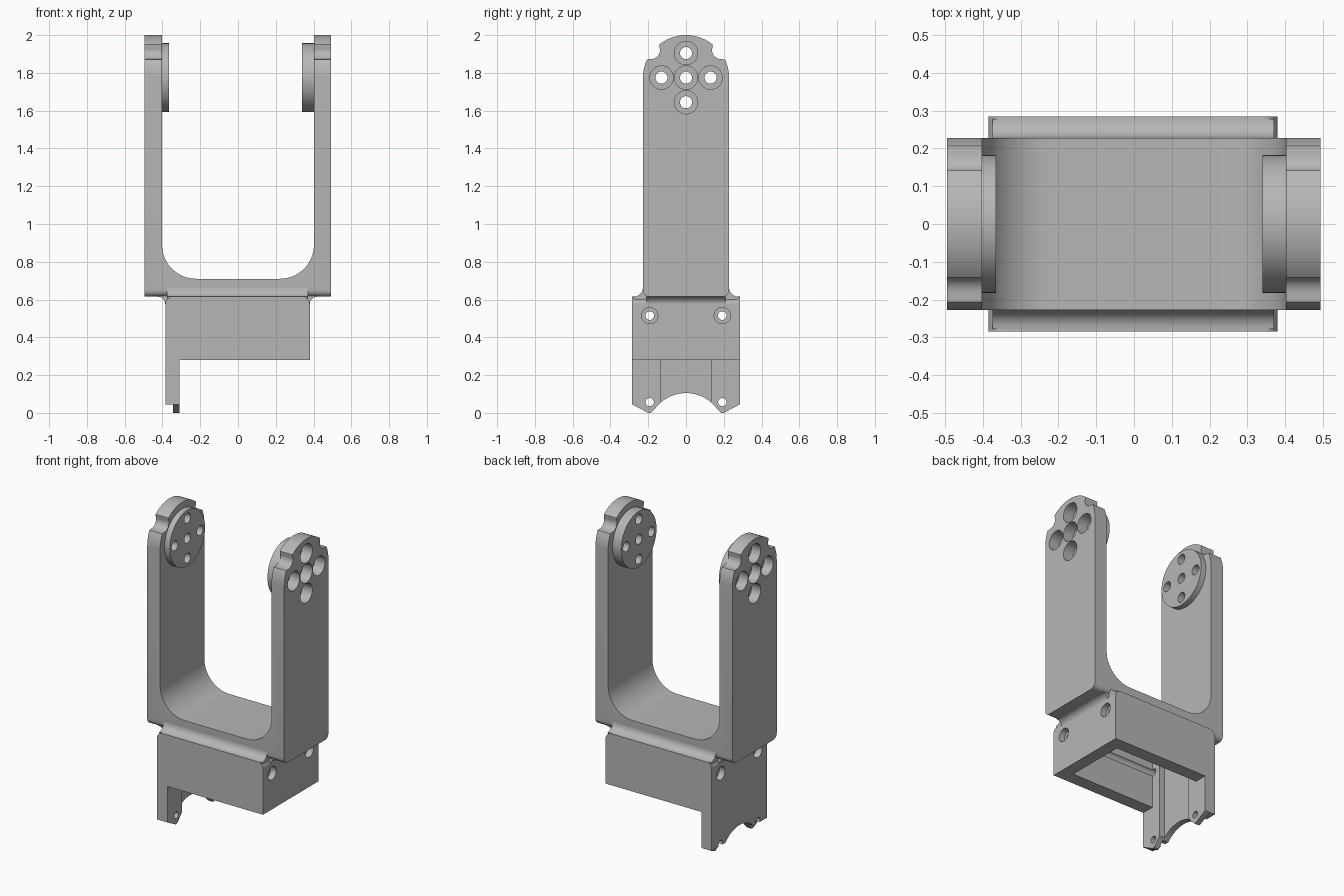
import bpy, bmesh
from math import sin, cos, radians, asin, degrees

if "Cube" in bpy.data.objects:
    bpy.data.objects.remove(bpy.data.objects["Cube"], do_unlink=True)

grey = bpy.data.materials.new("plain grey")
grey.use_nodes = True
grey.diffuse_color = (0.47, 0.47, 0.47, 1)
grey.node_tree.nodes["Principled BSDF"].inputs["Base Color"].default_value = (0.47, 0.47, 0.47, 1)


def arc(cx, cy, r, start, end, n=10):
    """Points along an arc, angles in degrees."""
    angles = [radians(start + (end - start) * i / n) for i in range(n + 1)]
    return [(cx + r * cos(a), cy + r * sin(a)) for a in angles]


def mirrored(half):
    """Complete a profile given its positive half, listed bottom to top."""
    return half + [(-u, v) for u, v in reversed(half) if abs(u) > 1e-4]


def prism(name, axis, profile, start, end):
    """Extrude a profile along x (profile is y, z) or y (profile is x, z)."""
    def place(u, v, d):
        return (d, u, v) if axis == "x" else (u, d, v)
    bm = bmesh.new()
    base = bm.faces.new([bm.verts.new(place(u, v, start)) for u, v in profile])
    side = bmesh.ops.extrude_face_region(bm, geom=[base])
    moved = [g for g in side["geom"] if isinstance(g, bmesh.types.BMVert)]
    bmesh.ops.translate(bm, verts=moved, vec=place(0, 0, end - start))
    bmesh.ops.recalc_face_normals(bm, faces=bm.faces)
    mesh = bpy.data.meshes.new(name)
    bm.to_mesh(mesh)
    bm.free()
    mesh.materials.append(grey)
    ob = bpy.data.objects.new(name, mesh)
    bpy.context.collection.objects.link(ob)
    return ob


def box(name, x, y, z):
    return prism(name, "x", [(y[0], z[0]), (y[1], z[0]), (y[1], z[1]), (y[0], z[1])], *x)


def rod(name, y, z, r, start, end, n=32):
    return prism(name, "x", arc(y, z, r, 0, 360, n)[:-1], start, end)


def combine(target, tool, operation):
    """Apply a boolean and discard the tool."""
    mod = target.modifiers.new("combine", "BOOLEAN")
    mod.operation, mod.solver, mod.object = operation, "EXACT", tool
    bpy.context.view_layer.update()
    graph = bpy.context.evaluated_depsgraph_get()
    mesh = bpy.data.meshes.new_from_object(target.evaluated_get(graph))
    target.modifiers.clear()
    target.data = mesh
    bpy.data.objects.remove(tool, do_unlink=True)


def cut(target, tool):
    combine(target, tool, "DIFFERENCE")


def join(target, tool):
    combine(target, tool, "UNION")


# Fork: side silhouette with rounded, notched tops
HUB = 1.775
side = (arc(0.193, 0.65, 0.035, -90, 0, 6)
        + arc(0, HUB, 0.228, 0, 25, 8)
        + arc(0.185, 1.92, 0.047, -90, -200, 10)
        + arc(0, HUB, 0.225, 51, 90, 14))
fork = prism("fork", "x", mirrored(side), -0.495, 0.493)

# Fork: U-shaped opening between the arms
opening = ([(0.402, 2.2), (-0.402, 2.2)]
           + arc(-0.222, 0.89, 0.18, 180, 270, 16)
           + arc(0.222, 0.89, 0.18, 270, 360, 16))
cut(fork, prism("opening_cutter", "y", opening, -0.5, 0.5))

# Round bosses on the inner faces
join(fork, rod("right_boss", 0, HUB, 0.182, -0.42, -0.365, 64))
join(fork, rod("left_boss", 0, HUB, 0.182, 0.34, 0.42, 64))

# Counterbored screw holes in a cross pattern
for dy, dz in [(0, 0), (0.13, 0), (-0.13, 0), (0, 0.13), (0, -0.13)]:
    cut(fork, rod("hole_cutter", dy, HUB + dz, 0.032, -0.6, 0.6))
    cut(fork, rod("right_bore_cutter", dy, HUB + dz, 0.062, -0.6, -0.43))
    cut(fork, rod("left_bore_cutter", dy, HUB + dz, 0.062, 0.42, 0.6))

# Base block with rounded top corners
LEFT, RIGHT, HALF = 0.38, -0.385, 0.285
block = ([(RIGHT, 0.28), (LEFT, 0.28)]
         + arc(LEFT - 0.04, 0.575, 0.04, 0, 90, 8)
         + arc(RIGHT + 0.04, 0.575, 0.04, 90, 180, 8))
base = prism("base", "y", block, -HALF, HALF)

# Concave blends from the block into the fork
front_blend = [(0.27, 0.59), (0.278, 0.615)] + arc(0.278, 0.665, 0.05, 270, 180, 8)
join(base, prism("front_blend", "x", mirrored(front_blend), RIGHT + 0.01, LEFT - 0.01))
end_blend = ([(RIGHT, 0.55)] + arc(RIGHT - 0.04, 0.575, 0.04, 0, 90, 8)
             + [(RIGHT - 0.04, 0.63), (LEFT + 0.04, 0.63)]
             + arc(LEFT + 0.04, 0.575, 0.04, 90, 180, 8) + [(LEFT, 0.55)])
join(base, prism("end_blend", "y", end_blend, -0.21, 0.21))

# Hanging end plate with an arched lower edge and two tips
arch_r = 0.203
reach = degrees(asin(0.165 / arch_r))
plate = (arc(0, 0.105 - arch_r, arch_r, 90, 90 - reach, 12)
         + [(0.185, 0), (0.2, 0), (HALF, 0.045), (HALF, 0.4)])
join(base, prism("end_plate", "x", mirrored(plate), RIGHT, -0.31))

# Hollow inside, groove in the plate, and trimmed outer layer
cut(base, box("cavity_cutter", (-0.31, 0.3), (-0.2, 0.2), (-0.1, 0.6)))
cut(base, box("groove_cutter", (-0.345, -0.3), (-0.133, 0.133), (-0.1, 0.59)))
cut(base, box("trim_cutter", (-0.5, -0.345), (-0.4, 0.4), (-0.1, 0.045)))

# Screw holes in the base ends and the plate tips
for y in (-0.192, 0.192):
    cut(base, rod("end_hole_cutter", y, 0.515, 0.023, -0.6, 0.6, 24))
    cut(base, rod("right_bore_cutter", y, 0.515, 0.043, -0.6, RIGHT + 0.04))
    cut(base, rod("left_bore_cutter", y, 0.515, 0.043, LEFT - 0.04, 0.6))
    cut(base, rod("tip_hole_cutter", y, 0.057, 0.022, -0.6, -0.3, 24))

# Smooth curved faces while keeping machined edges crisp
for ob in (fork, base):
    bpy.ops.object.select_all(action="DESELECT")
    ob.select_set(True)
    bpy.context.view_layer.objects.active = ob
    bpy.ops.object.shade_smooth_by_angle(angle=radians(30))
